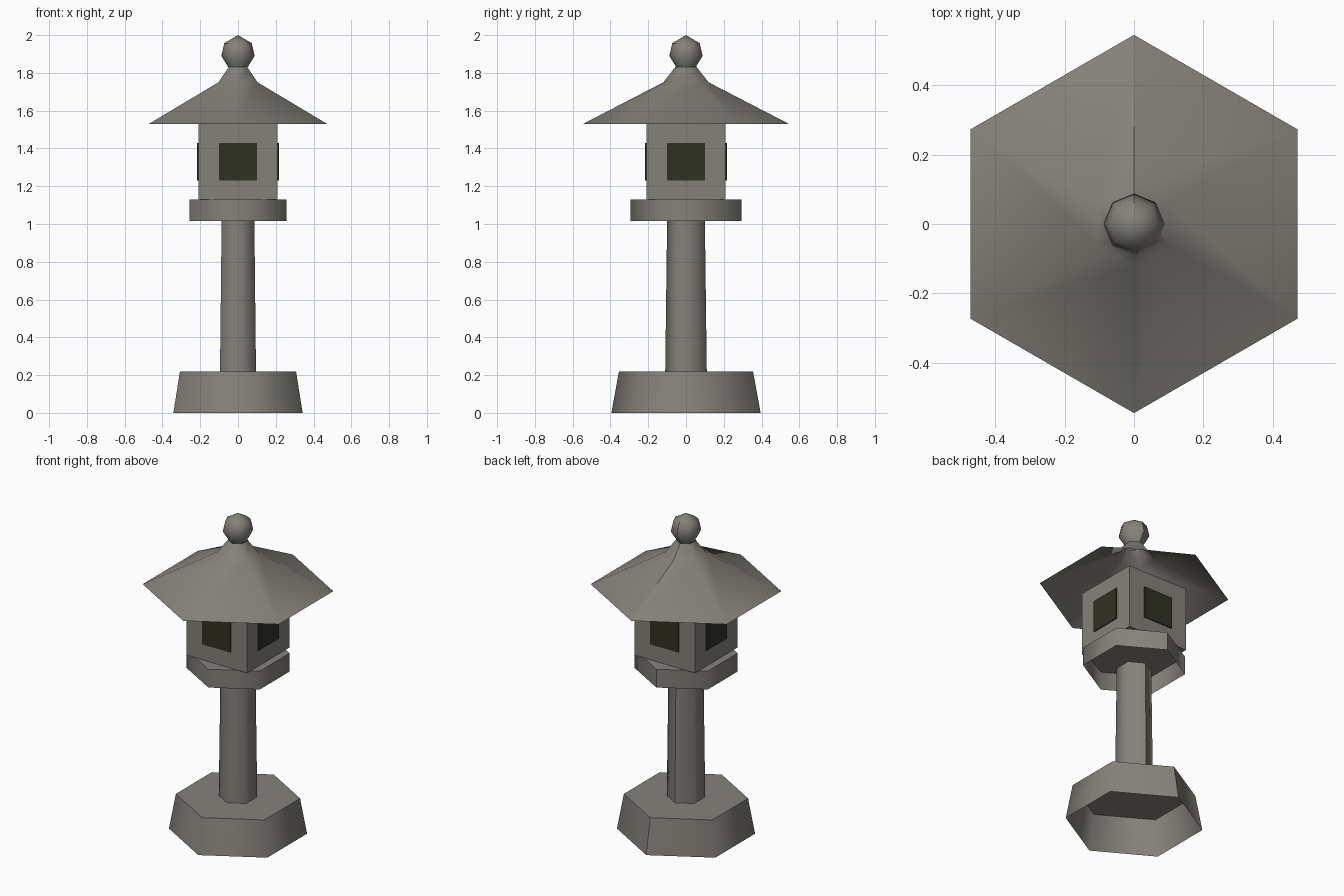
import bpy, bmesh, math

if "Cube" in bpy.data.objects:
    bpy.data.objects.remove(bpy.data.objects["Cube"])


def material(name, rgb):
    m = bpy.data.materials.new(name)
    m.diffuse_color = (*rgb, 1)
    m.use_nodes = True
    m.node_tree.nodes["Principled BSDF"].inputs["Base Color"].default_value = m.diffuse_color
    return m


stone = material("grey stone", (0.235, 0.222, 0.195))
dark = material("dark window", (0.030, 0.031, 0.016))


def finish(name, bm, mat):
    me = bpy.data.meshes.new(name)
    bm.to_mesh(me)
    bm.free()
    me.materials.append(mat)
    ob = bpy.data.objects.new(name, me)
    bpy.context.collection.objects.link(ob)
    return ob


def lathe(name, profile, sides=6, cap=False):
    """Smooth shell open below, with a seam at the back and an optional flat top."""
    bm = bmesh.new()

    def ring(r, z, n):
        return [bm.verts.new((r * math.cos(a), r * math.sin(a), z))
                for a in (math.pi / 2 + 2 * math.pi * i / sides for i in range(n))]

    rings = [ring(r, z, sides + 1) for r, z in profile if r > 0]
    for lo, hi in zip(rings, rings[1:]):
        for i in range(sides):
            bm.faces.new((lo[i], lo[i + 1], hi[i + 1], hi[i])).smooth = True
    r, z = profile[-1]
    if r == 0:
        tip = bm.verts.new((0, 0, z))
        for i in range(sides):
            bm.faces.new((rings[-1][i], rings[-1][i + 1], tip)).smooth = True
    if cap:
        bm.faces.new(ring(r, z, sides))
    return finish(name, bm, stone)


def box(name, size, centre, mat):
    bm = bmesh.new()
    bmesh.ops.create_cube(bm, size=1)
    for v in bm.verts:
        v.co = [v.co[k] * size[k] + centre[k] for k in range(3)]
    return finish(name, bm, mat)


# Hexagonal turned parts
lathe("base", [(0.395, 0), (0.355, 0.22)], cap=True)
lathe("post", [(0.11, 0.22), (0.10, 1.015)], cap=True)
lathe("platform", [(0.295, 1.015), (0.295, 1.13)], cap=True)
lathe("roof", [(0.545, 1.53), (0.12, 1.75), (0.057, 1.83)])
lathe("finial", [(0.05, 1.828), (0.088, 1.89), (0.073, 1.957), (0, 2.0)], sides=8)

# Square lamp chamber with a window plate on each side
box("lamp_chamber", (0.42, 0.42, 0.40), (0, 0, 1.33), stone)
for side, x, y in (("front", 0, -1), ("right", 1, 0), ("back", 0, 1), ("left", -1, 0)):
    box(side + "_window", (0.008 if x else 0.20, 0.008 if y else 0.20, 0.20),
        (x * 0.212, y * 0.212, 1.33), dark)
